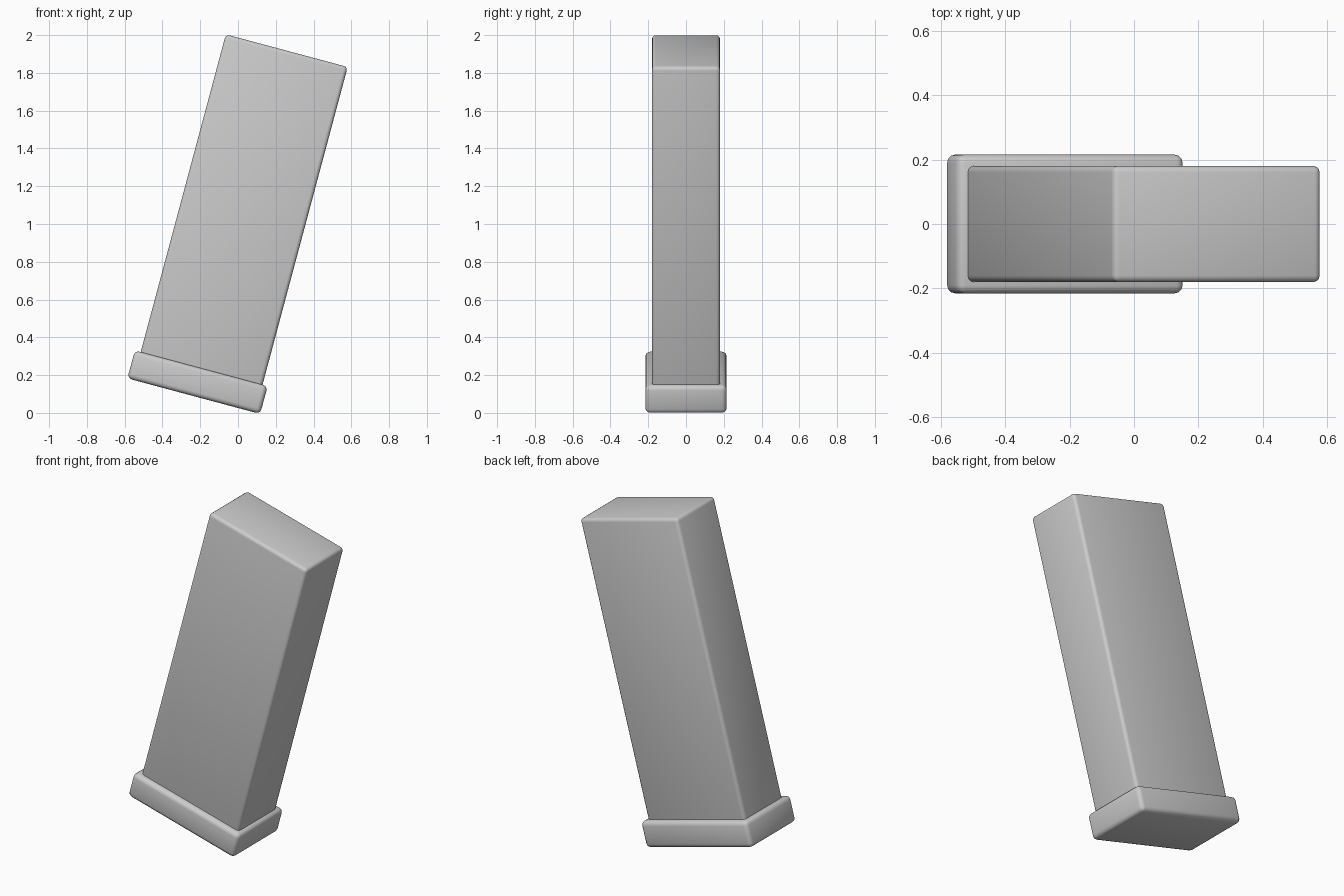
import bpy
from math import radians
from mathutils import Matrix

if "Cube" in bpy.data.objects:
    bpy.data.objects.remove(bpy.data.objects["Cube"])

TILT = Matrix.Rotation(radians(15), 4, 'Y')


def tilted_box(name, x0, x1, half_y, z0, z1, radius):
    """Rounded box, sized in its own upright frame and then leaned toward +x."""
    bpy.ops.mesh.primitive_cube_add(size=1)
    ob = bpy.context.object
    ob.name = name
    place = Matrix.Translation(((x0 + x1) / 2, 0, (z0 + z1) / 2))
    size = Matrix.Diagonal((x1 - x0, half_y * 2, z1 - z0, 1))
    ob.data.transform(TILT @ place @ size)
    bevel = ob.modifiers.new("rounded_edges", 'BEVEL')
    bevel.width = radius
    bevel.segments = 3
    bpy.ops.object.shade_smooth()
    return ob


# Main case
tilted_box("magazine_body", -0.581, 0.087, 0.18, 0.10, 1.919, 0.02)
# Wider plate around the lower end
tilted_box("base_plate", -0.613, 0.115, 0.215, 0.025, 0.178, 0.025)
